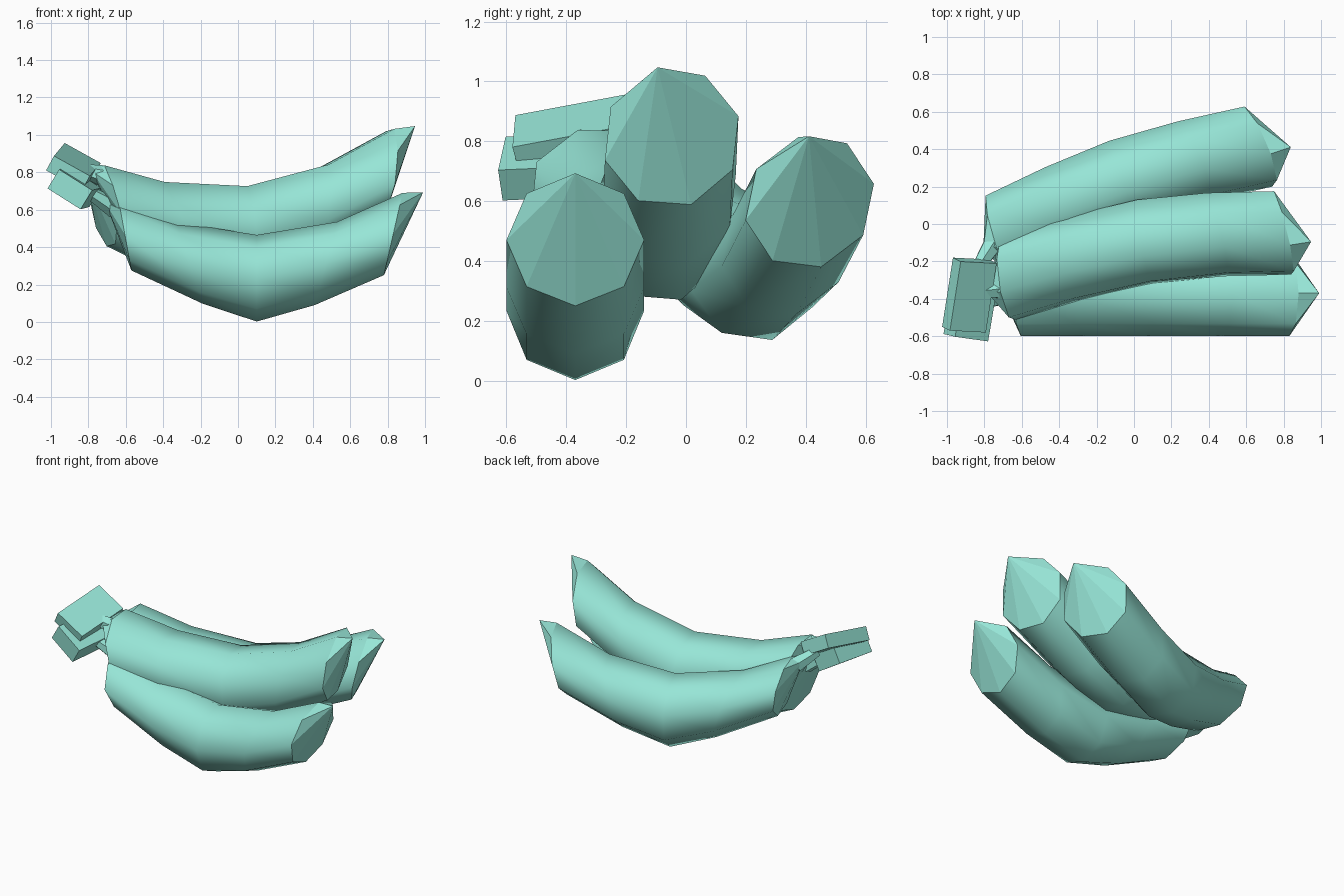
import bpy, bmesh
from math import sin, cos, pi, radians
from mathutils import Matrix, Vector, Euler

if "Cube" in bpy.data.objects:
    bpy.data.objects.remove(bpy.data.objects["Cube"])

mat = bpy.data.materials.new("teal")
mat.diffuse_color = (0.31, 0.79, 0.68, 1)
mat.use_nodes = True
mat.node_tree.nodes["Principled BSDF"].inputs["Base Color"].default_value = mat.diffuse_color

# Side profile of one fruit: (top x, top z, bottom x, bottom z) per ring
RINGS = [(-.75, .192, -.68, -.193), (-.44, .067, -.30, -.370), (-.01, -.003, -.01, -.466),
         (.42, .067, .30, -.378), (.77, .222, .67, -.218)]
HALF_WIDTH = .23
STEM_TIP = Vector((-.82, 0, .17))
BLOSSOM_TIP = Vector((.88, 0, .225))


def finish(bm, name):
    bmesh.ops.recalc_face_normals(bm, faces=bm.faces)
    me = bpy.data.meshes.new(name)
    bm.to_mesh(me)
    bm.free()
    me.materials.append(mat)
    ob = bpy.data.objects.new(name, me)
    bpy.context.collection.objects.link(ob)
    return ob


def placed(loc, yaw=0, pitch=0, roll=0, scale=1):
    rot = Euler((radians(roll), radians(-pitch), radians(yaw)), 'XYZ').to_matrix().to_4x4()
    return Matrix.Translation(loc) @ rot @ Matrix.Scale(scale, 4)


# Eight-sided curved fruit with off-centre pointed ends
def banana(name, m):
    bm = bmesh.new()
    loops = []
    for tx, tz, bx, bz in RINGS:
        c = Vector(((tx + bx) / 2, 0, (tz + bz) / 2))
        up = Vector(((tx - bx) / 2, 0, (tz - bz) / 2))
        side = Vector((0, HALF_WIDTH, 0))
        loops.append([bm.verts.new(c + up * cos(k * pi / 4) + side * sin(k * pi / 4)) for k in range(8)])
    for a, b in zip(loops, loops[1:]):
        for k in range(8):
            bm.faces.new((a[k], a[k - 1], b[k - 1], b[k])).smooth = True
    for loop, tip in ((loops[0], STEM_TIP), (loops[-1], BLOSSOM_TIP)):
        apex = bm.verts.new(tip)
        for k in range(8):
            bm.faces.new((loop[k], loop[k - 1], apex))
    bm.transform(m)
    finish(bm, name)


# Flat-faced woody block of the shared stem
def block(name, size, m):
    bm = bmesh.new()
    bmesh.ops.create_cube(bm, size=1)
    bm.transform(m @ Matrix.Diagonal((*size, 1)))
    finish(bm, name)


# Thin tapered link from a fruit tip to the stem
def neck(name, start, end):
    d = end - start
    bm = bmesh.new()
    bmesh.ops.create_cone(bm, cap_ends=True, segments=6, radius1=.055, radius2=.035, depth=d.length)
    bm.transform(Matrix.Translation((start + end) / 2) @ d.to_track_quat('Z', 'Y').to_matrix().to_4x4())
    finish(bm, name)


fruits = {
    "front": (placed((.11, -.37, .468)), Vector((-.79, -.42, .69))),
    "middle": (placed((.06, -.17, .73), 9.5, 6, 18, 1.04), Vector((-.83, -.36, .81))),
    "back": (placed((-.03, .175, .595), 19, 0, 15, 1.02), Vector((-.84, -.24, .80))),
}
for key, (m, stem_point) in fruits.items():
    banana(key + "_banana", m)
    neck(key + "_neck", m @ (STEM_TIP + Vector((.05, 0, -.03))), stem_point)

block("upper_stem", (.22, .38, .09), placed((-.88, -.38, .83), -3, -29, 12))
block("lower_stem", (.21, .29, .12), placed((-.875, -.465, .715), -8, -32, 3))
